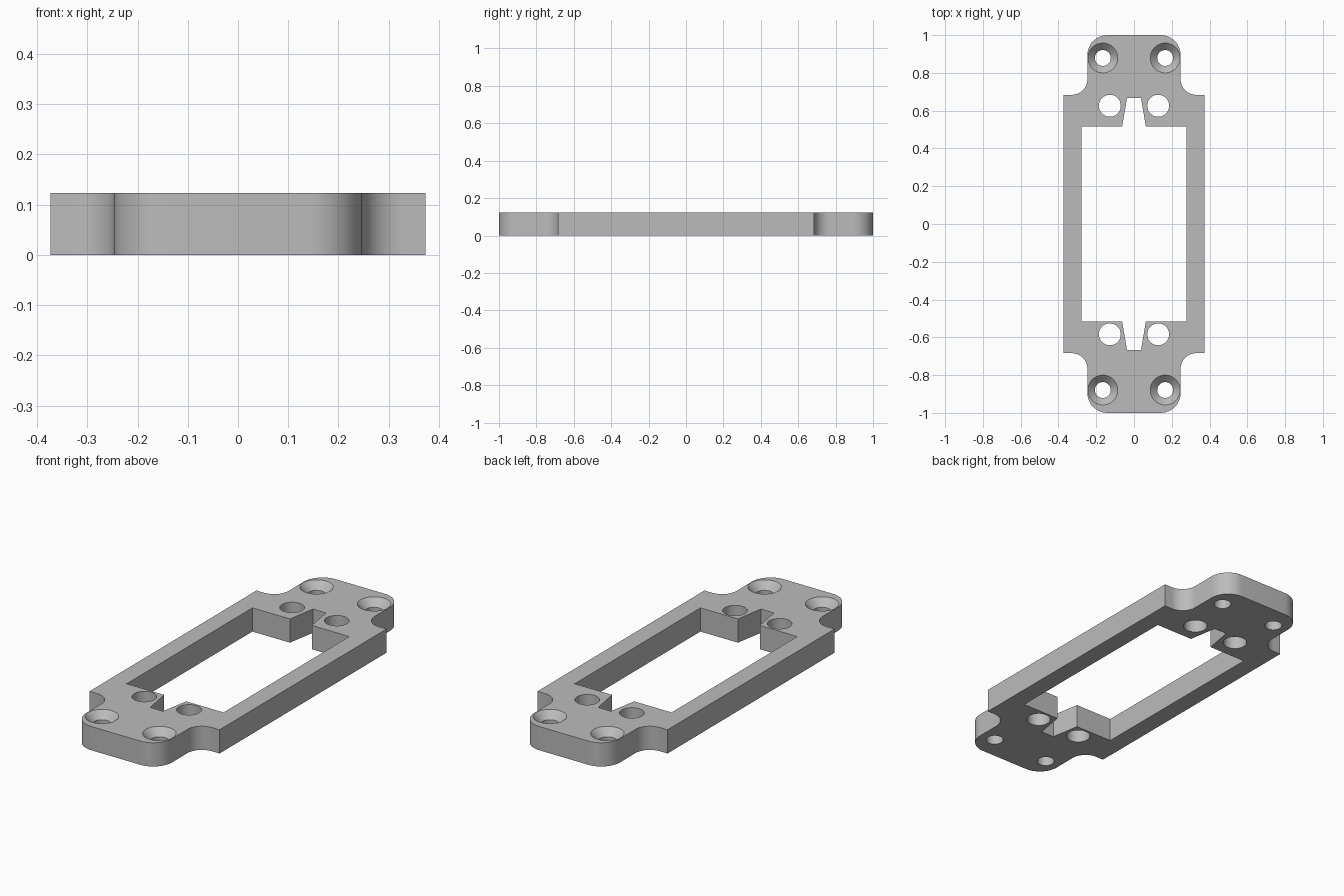
import bpy, bmesh
from math import cos, sin, pi, radians

if "Cube" in bpy.data.objects:
    bpy.data.objects.remove(bpy.data.objects["Cube"], do_unlink=True)

HEIGHT = 0.123

grey = bpy.data.materials.new("plain grey")
grey.use_nodes = True
colour = (0.5, 0.5, 0.5, 1)
grey.diffuse_color = colour
grey.node_tree.nodes["Principled BSDF"].inputs["Base Color"].default_value = colour


def arc(cx, cy, r, start, end, steps=16):
    angles = [radians(start + (end - start) * i / steps) for i in range(steps + 1)]
    return [(cx + r * cos(a), cy + r * sin(a)) for a in angles]


def four_way(quarter):
    """Mirror a quarter outline (from +x side to +y end) into a closed loop."""
    half = quarter + [(-x, y) for x, y in reversed(quarter)]
    return half + [(-x, -y) for x, y in half]


def finish(bm, name):
    bmesh.ops.recalc_face_normals(bm, faces=bm.faces)
    mesh = bpy.data.meshes.new(name)
    bm.to_mesh(mesh)
    bm.free()
    mesh.materials.append(grey)
    obj = bpy.data.objects.new(name, mesh)
    bpy.context.collection.objects.link(obj)
    return obj


def prism(name, outline, z0, z1):
    bm = bmesh.new()
    face = bm.faces.new([bm.verts.new((x, y, z0)) for x, y in outline])
    ext = bmesh.ops.extrude_face_region(bm, geom=[face])["geom"]
    bmesh.ops.translate(bm, vec=(0, 0, z1 - z0),
                        verts=[v for v in ext if isinstance(v, bmesh.types.BMVert)])
    return finish(bm, name)


def lathe(name, x, y, profile, sides=48):
    """Closed solid of revolution through (radius, z) rings."""
    bm = bmesh.new()
    rings = [[bm.verts.new((x + r * cos(2 * pi * i / sides), y + r * sin(2 * pi * i / sides), z))
              for i in range(sides)] for r, z in profile]
    for a, b in zip(rings, rings[1:]):
        for i in range(sides):
            j = (i + 1) % sides
            bm.faces.new((a[i], a[j], b[j], b[i]))
    bm.faces.new(rings[0])
    bm.faces.new(rings[-1])
    return finish(bm, name)


# Plate with wide shoulders, filleted necks and rounded ends
HALF_W, NECK, SHOULDER, FILLET, CORNER = 0.373, 0.247, 0.684, 0.082, 0.107
outline = [(HALF_W, SHOULDER)]
outline += arc(NECK + FILLET, SHOULDER + FILLET, FILLET, 270, 180)
outline += arc(NECK - CORNER, 1 - CORNER, CORNER, 0, 90)
plate = prism("mounting_plate", four_way(outline), 0, HEIGHT)

# Window with a tapered notch at each end
window = four_way([(0.278, 0.515), (0.063, 0.515), (0.037, 0.667)])
cutters = [prism("window_cutter", window, -0.1, HEIGHT + 0.1)]

# Plain through holes and countersunk screw holes
BORE, SINK = 0.042, 0.079
sink_profile = [(BORE, -0.1), (BORE, HEIGHT - (SINK - BORE)),
                (SINK, HEIGHT), (SINK, HEIGHT + 0.1)]
for side in (-1, 1):
    for y in (0.626, -0.584):
        cutters.append(lathe("hole_cutter", side * 0.128, y,
                             [(0.058, -0.1), (0.058, HEIGHT + 0.1)]))
    for y in (0.879, -0.879):
        cutters.append(lathe("countersink_cutter", side * 0.165, y, sink_profile))

bpy.ops.object.select_all(action="DESELECT")
plate.select_set(True)
bpy.context.view_layer.objects.active = plate
for cutter in cutters:
    cut = plate.modifiers.new("cut", "BOOLEAN")
    cut.operation = "DIFFERENCE"
    cut.solver = "EXACT"
    cut.object = cutter
    bpy.ops.object.modifier_apply(modifier=cut.name)
    bpy.data.objects.remove(cutter, do_unlink=True)

bpy.ops.object.shade_smooth_by_angle(angle=radians(30))
